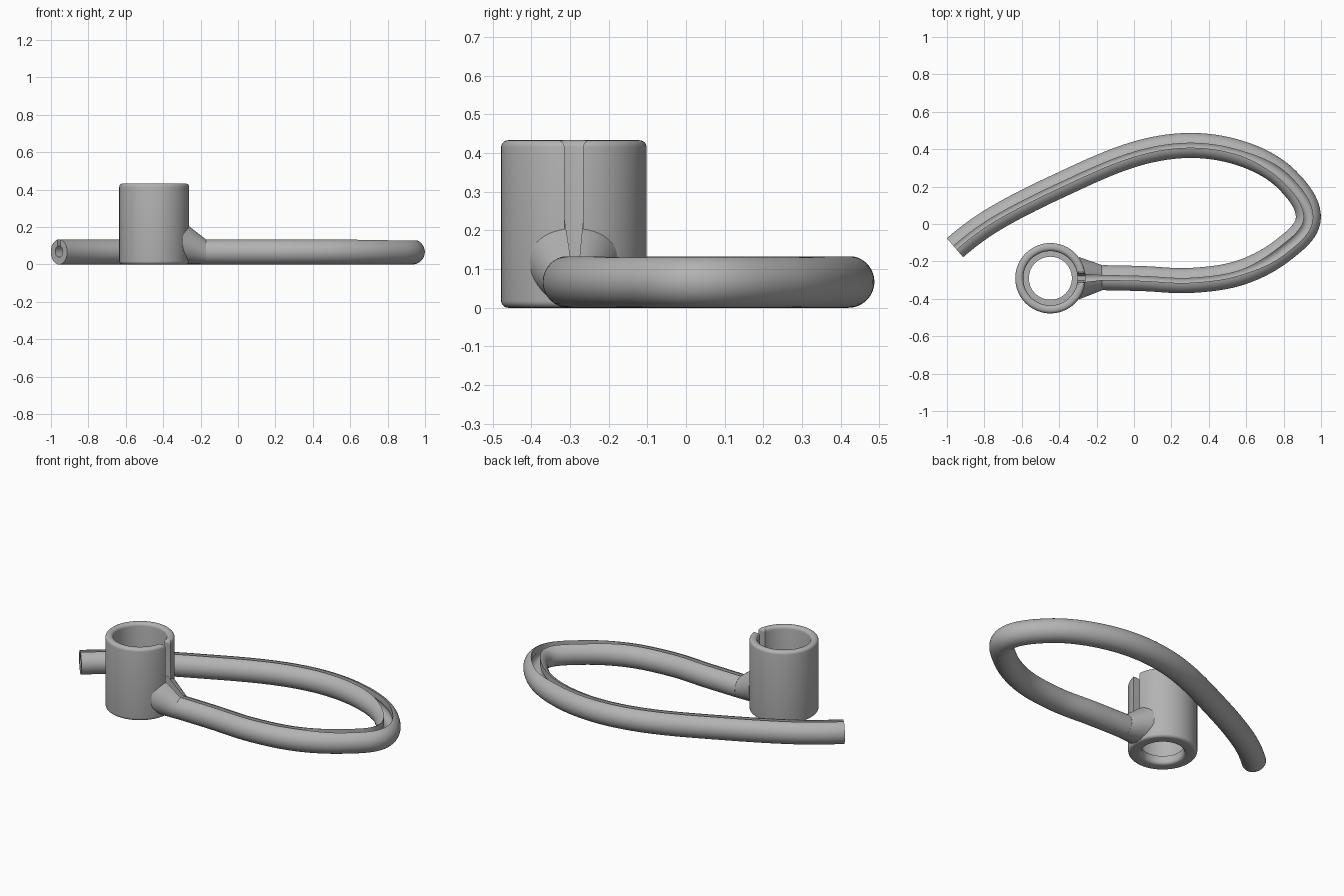
import bpy, bmesh
from math import sin, cos, pi, asin, sqrt, radians
from mathutils import Vector, geometry

if "Cube" in bpy.data.objects:
    bpy.data.objects.remove(bpy.data.objects["Cube"], do_unlink=True)

# Single grey plastic
grey = bpy.data.materials.new("grey_plastic")
grey.use_nodes = True
COLOUR = (0.45, 0.45, 0.45, 1)
grey.diffuse_color = COLOUR
grey.node_tree.nodes["Principled BSDF"].inputs["Base Color"].default_value = COLOUR

CUP = Vector((-0.447, -0.29, 0))
TUBE_R = 0.067


def finish(bm, name):
    bmesh.ops.recalc_face_normals(bm, faces=bm.faces)
    mesh = bpy.data.meshes.new(name)
    bm.to_mesh(mesh)
    bm.free()
    mesh.materials.append(grey)
    obj = bpy.data.objects.new(name, mesh)
    bpy.context.collection.objects.link(obj)
    return obj


def smooth(obj):
    bpy.ops.object.select_all(action='DESELECT')
    obj.select_set(True)
    bpy.context.view_layer.objects.active = obj
    bpy.ops.object.shade_smooth_by_angle(angle=radians(32))


def skin(bm, rings, closed=False):
    """Join equal point rings with quads."""
    rows = [[bm.verts.new(p) for p in ring] for ring in rings]
    pairs = list(zip(rows, rows[1:]))
    if closed:
        pairs.append((rows[-1], rows[0]))
    for a, b in pairs:
        for i in range(len(a)):
            j = (i + 1) % len(a)
            bm.faces.new((a[i], a[j], b[j], b[i]))
    return rows


def fillet(r, z, radius, start):
    """Quarter arc in the (r, z) plane."""
    return [(r + radius * cos(start + pi / 2 * k / 5),
             z + radius * sin(start + pi / 2 * k / 5)) for k in range(6)]


# Cup: lathed wall with rounded rims and a small lip round the bottom hole
R, H, F = 0.188, 0.433, 0.018
profile = fillet(R - F, F, F, -pi / 2) + fillet(R - F, H - F, F, 0)
profile += fillet(0.145 + F, H - F, F, pi / 2)
profile += [(0.145, 0.05), (0.115, 0.05)] + fillet(0.115 + F, F, F, pi)
bm = bmesh.new()
N = 72
skin(bm, [[CUP + Vector((r * cos(2 * pi * k / N), r * sin(2 * pi * k / N), z))
           for r, z in profile] for k in range(N)], closed=True)
cup = finish(bm, "slotted_cup")

# Slot through the cup wall, with rounded corners at the top
half = [(0.012, 0.075), (0.024, 0.13), (0.024, H - F)]
half += [(0.024 + F * (1 - cos(a)), H - F + F * sin(a))
         for a in (pi / 8, pi / 4, 3 * pi / 8, pi / 2)]
half.append((0.042, H + 0.05))
outline = half + [(-y, z) for y, z in reversed(half)]
bm = bmesh.new()
ends = skin(bm, [[Vector((x, CUP.y + y, z)) for y, z in outline] for x in (-0.4, -0.2)])
for end in ends:
    bm.faces.new(end)
cutter = finish(bm, "slot_cutter")
cutter.hide_render = True
mod = cup.modifiers.new("slot", 'BOOLEAN')
mod.operation = 'DIFFERENCE'
mod.solver = 'EXACT'
mod.object = cutter
smooth(cup)
bpy.ops.object.modifier_apply(modifier="slot")
bpy.data.objects.remove(cutter, do_unlink=True)
smooth(cup)


def section(r, cz, slit, hole, hz):
    """Round section with a keyhole groove open at the top: (side, height) points."""
    a = asin(slit / r)
    b = asin(min(0.95, slit / hole))
    outer = [pi / 2 + a + (2 * pi - 2 * a) * k / 40 for k in range(41)]
    inner = [pi / 2 - b - (2 * pi - 2 * b) * k / 20 for k in range(21)]
    return ([(r * cos(t), cz + r * sin(t)) for t in outer]
            + [(hole * cos(t), hz + hole * sin(t)) for t in inner])


# Hook centre line; the first and last points only set the end directions
path = [(-0.32, -0.287), (-0.17, -0.287), (0.05, -0.292), (0.30, -0.302), (0.57, -0.260),
        (0.80, -0.137), (0.932, 0.03), (0.82, 0.235), (0.60, 0.368), (0.31, 0.42),
        (0.0, 0.372), (-0.40, 0.205), (-0.75, -0.01 + 0.035), (-0.957, -0.127), (-1.10, -0.28)]
path = [Vector((x, y, 0)) for x, y in path]
centre = []
for p0, p1, p2, p3 in zip(path, path[1:], path[2:], path[3:]):
    step = (p2 - p1).length / 3
    h1 = p1 + (p2 - p0).normalized() * step
    h2 = p2 - (p3 - p1).normalized() * step
    centre += geometry.interpolate_bezier(p1, h1, h2, p2, 13)[:-1]
centre.append(path[-2])


def place(p, tangent, points):
    # section "side" runs along the right of travel
    side = Vector((tangent.y, -tangent.x, 0)).normalized()
    return [p + side * s + Vector((0, 0, z)) for s, z in points]


# Hook tube: grooved sweep, groove wider round the tight bend
rings = []
for i, p in enumerate(centre):
    t = centre[min(i + 1, len(centre) - 1)] - centre[max(i - 1, 0)]
    w = max(0, min(1, (p.x - 0.55) / 0.25))
    slit = 0.012 + 0.012 * w * w * (3 - 2 * w)
    rings.append(place(p, t, section(TUBE_R, TUBE_R, slit, 0.031, 0.07)))
bm = bmesh.new()
rows = skin(bm, rings)
bm.faces.new(rows[-1])
bm.faces.new(rows[0])
smooth(finish(bm, "hook_tube"))

# Flared neck joining tube and cup, with the groove widening into the slot
neck = []
for k in range(7):
    f = k / 6
    p = Vector((-0.293 + 0.123 * f, -0.287 - 0.003 * (1 - f), 0))
    r = 0.113 + (TUBE_R - 0.113) * f
    neck.append(place(p, Vector((1, 0, 0)),
                      section(r, r + 0.006 * (1 - f), 0.024 - 0.012 * f, 0.031, 0.07)))
bm = bmesh.new()
rows = skin(bm, neck)
bm.faces.new(rows[0])
bm.faces.new(rows[-1])
smooth(finish(bm, "flared_neck"))
